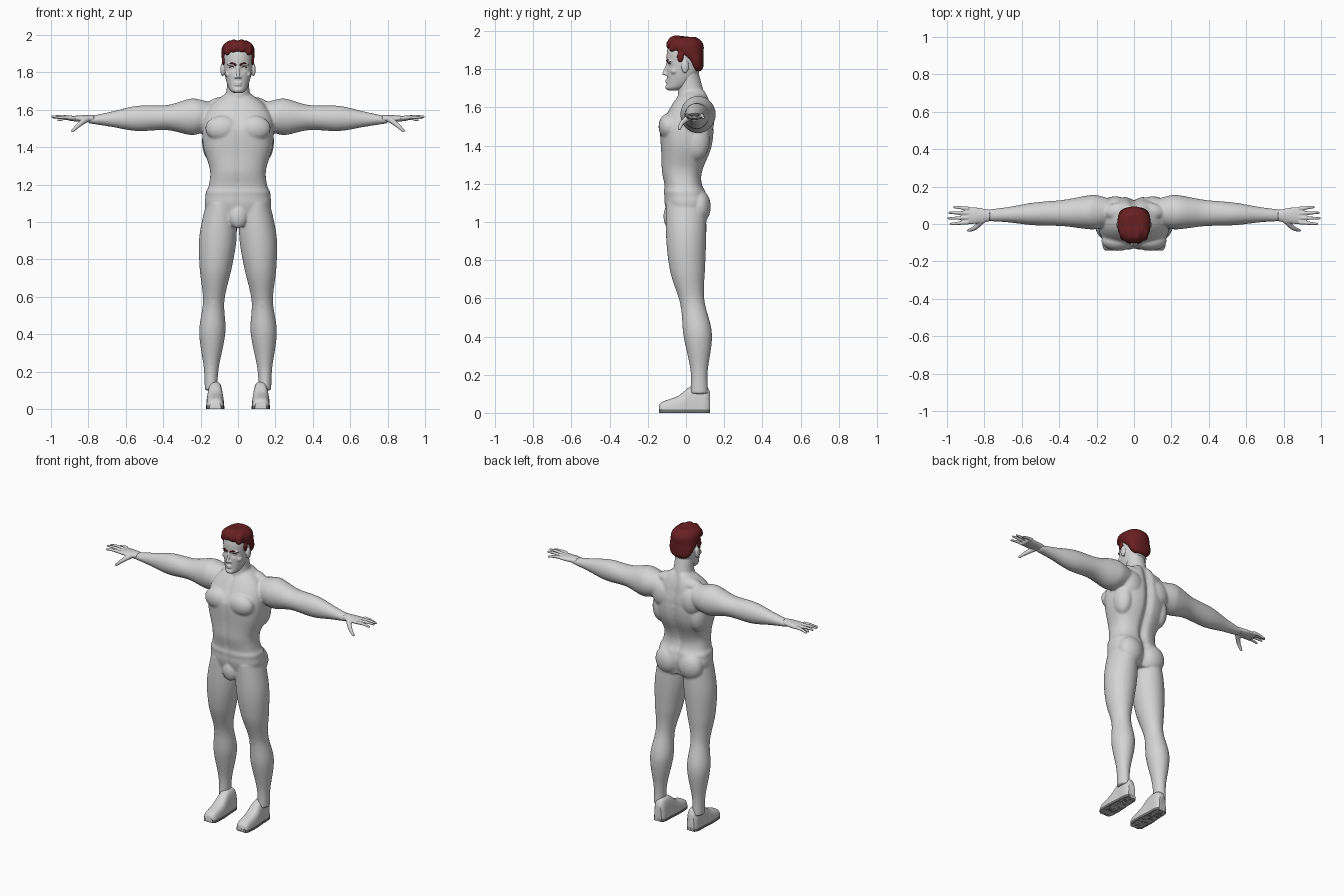
import bpy, bmesh
from math import cos, sin, pi, exp, radians
from mathutils import Vector, Matrix

cube = bpy.data.objects.get("Cube")
if cube:
    bpy.data.objects.remove(cube)


def make_material(name, red, green, blue):
    mat = bpy.data.materials.new(name)
    mat.use_nodes = True
    mat.diffuse_color = (red, green, blue, 1)
    shader = mat.node_tree.nodes["Principled BSDF"]
    shader.inputs["Base Color"].default_value = mat.diffuse_color
    return mat


SKIN = make_material("pale grey", .66, .66, .66)
HAIR = make_material("dark red", .14, .014, .016)
SOLE = make_material("sole grey", .16, .16, .16)
CHIN_HEIGHT = 1.69
HAND_HEIGHT = 1.55


def smooth_path(points, steps):
    """Points along a smooth curve that passes through the given points."""
    points = [Vector(p) for p in points]
    padded = [points[0]] + points + [points[-1]]
    result = []
    for before, start, end, after in zip(padded, padded[1:], padded[2:], padded[3:]):
        leave, arrive = (end - before) / 2, (after - start) / 2
        for i in range(steps):
            t = i / steps
            ease = t * t * (3 - 2 * t)
            result.append(start.lerp(end, ease) + leave * t * (1 - t) ** 2 - arrive * t * t * (1 - t))
    return result + [points[-1]]


def rounded(value, power):
    return abs(value) ** (2 / power) * (1 if value > 0 else -1)


def loft(bm, axis, sections, centre, power=2.0, shape=None, sides=64, steps=8):
    """Skin oval sections (position, radius, radius) around a centre line."""
    rings = []
    for t, radius_a, radius_b in smooth_path(sections, steps):
        middle_a, middle_b = centre(t)
        ring = []
        for i in range(sides):
            angle = 2 * pi * i / sides
            a = middle_a + radius_a * rounded(cos(angle), power)
            b = middle_b + radius_b * rounded(sin(angle), power)
            co = Vector({"x": (t, a, b), "y": (a, t, b), "z": (a, b, t)}[axis])
            if shape:
                shape(co)
            ring.append(bm.verts.new(co))
        rings.append(ring)
    faces = [bm.faces.new(rings[0]), bm.faces.new(rings[-1])]
    for lower, upper in zip(rings, rings[1:]):
        for i in range(sides):
            j = (i + 1) % sides
            faces.append(bm.faces.new((lower[i], lower[j], upper[j], upper[i])))
    bmesh.ops.recalc_face_normals(bm, faces=faces)


def blob(bm, centre, radii):
    matrix = Matrix.Translation(centre) @ Matrix.Diagonal((*radii, 1))
    bmesh.ops.create_icosphere(bm, subdivisions=3, radius=1, matrix=matrix)


def rod(bm, points, start, end):
    """Tapered rounded rod along a path, made of closely spaced balls."""
    path = smooth_path(points, steps=12)
    for i, point in enumerate(path):
        radius = start + (end - start) * i / (len(path) - 1)
        bmesh.ops.create_icosphere(bm, subdivisions=2, radius=radius, matrix=Matrix.Translation(point))


def mirror(bm):
    """Copy everything so far to the other side of the body."""
    copy = bmesh.ops.duplicate(bm, geom=bm.verts[:] + bm.edges[:] + bm.faces[:])["geom"]
    for item in copy:
        if isinstance(item, bmesh.types.BMVert):
            item.co.x *= -1
    bmesh.ops.reverse_faces(bm, faces=[f for f in copy if isinstance(f, bmesh.types.BMFace)])


def finish(name, bm, material, height=0, voxel=0):
    """Make the object; with a voxel size, fuse its pieces into one skin."""
    mesh = bpy.data.meshes.new(name)
    bm.to_mesh(mesh)
    bm.free()
    mesh.materials.append(material)
    mesh.shade_smooth()
    mesh.set_sharp_from_angle(angle=radians(45))
    obj = bpy.data.objects.new(name, mesh)
    obj.location.z = height
    bpy.context.scene.collection.objects.link(obj)
    if voxel:
        fuse = obj.modifiers.new("fuse", "REMESH")
        fuse.mode = "VOXEL"
        fuse.voxel_size = voxel
        fuse.use_smooth_shade = True
        soften = obj.modifiers.new("soften", "SMOOTH")
        soften.factor = .5
        soften.iterations = 4


def leg_centre(z):
    """Legs lean outward going down, and step back below the knee."""
    return .145 - .045 * z * z, .07 / (1 + exp((z - .57) * 12))


def arm_centre(x):
    return .07 - .03 * x, 1.57 - .03 * x


def torso_centre(z):
    """The small of the back pushes forward, the neck base sits back."""
    return 0, .005 - .025 * exp(-((z - 1.25) / .1) ** 2) + .2 * max(0, z - 1.5)


def torso_shape(v):
    """Spine groove, stomach line and raised waistband."""
    if v.y > 0:
        v.y -= .02 * exp(-(v.x / .025) ** 2)
    else:
        v.y += .006 * exp(-(v.x / .012) ** 2)
    band = 1 + .04 * exp(-((v.z - 1.16) / .014) ** 2)
    v.x *= band
    v.y *= band


# Body: leg, arm and muscles on one side, then mirrored
body = bmesh.new()
leg = [(.1, .033, .045), (.22, .04, .045), (.41, .07, .075), (.58, .057, .065),
       (.75, .085, .092), (.92, .1, .105), (1.1, .08, .105)]
loft(body, "z", leg, leg_centre)
arm = [(.1, .06, .06), (.2, .09, .09), (.26, .088, .096), (.38, .07, .067),
       (.54, .06, .067), (.68, .04, .04), (.8, .03, .018)]
loft(body, "x", arm, arm_centre)
chest, back_side, shoulder_blade = (.085, -.09, 1.5), (.135, .055, 1.43), (.1, .095, 1.53)
blob(body, chest, (.09, .054, .07))
blob(body, back_side, (.058, .07, .11))
blob(body, shoulder_blade, (.08, .053, .09))
neck_slope, lower_back, buttock, knee = (.07, .065, 1.63), (.035, .04, 1.25), (.085, .07, 1.08), (.13, 0, .57)
blob(body, neck_slope, (.09, .05, .04))
blob(body, lower_back, (.03, .036, .12))
blob(body, buttock, (.084, .06, .09))
blob(body, knee, (.03, .03, .05))
mirror(body)

# Torso and neck in the middle
torso = [(1, .15, .09), (1.1, .178, .115), (1.2, .155, .1), (1.28, .15, .11), (1.4, .185, .135),
         (1.5, .19, .14), (1.58, .175, .115), (1.64, .13, .09), (1.69, .06, .06)]
loft(body, "z", torso, torso_centre, power=2.5, shape=torso_shape, sides=96)
neck = [(1.6, .09, .08), (1.7, .062, .065), (1.8, .06, .05)]
loft(body, "z", neck, lambda z: (0, .035 - .12 * (z - 1.6)))
blob(body, (0, -.085, 1.03), (.05, .033, .065))
finish("body", body, SKIN, voxel=.007)

# Hands: palm, four fanned fingers and a thumb
hands = bmesh.new()
palm = [(.77, .03, .02), (.85, .044, .017), (.91, .045, .01)]
loft(hands, "x", palm, lambda x: (.045, .003))
for i in range(4):
    root = Vector((.89, .008 + .025 * i, .008))
    tip = Vector((.993 - .01 * (i - 1.2) ** 2, root.y + .005 * (i - 1.5), .014 - .006 * (i - 1.2) ** 2))
    middle = root.lerp(tip, .5) + Vector((0, 0, .003))
    rod(hands, [root, middle, tip], .012, .007)
rod(hands, [(.81, .02, 0), (.85, -.02, -.03), (.885, -.035, -.063)], .018, .008)
mirror(hands)
finish("hands", hands, SKIN, HAND_HEIGHT, voxel=.004)


def head_centre(z):
    """The jaw reaches forward of the skull."""
    return 0, -.007 - .06 * exp(-z / .05)


def head_shape(v):
    """Press in the eye sockets."""
    if v.y < 0:
        v.y += .013 * exp(-((abs(v.x) - .032) / .018) ** 2 - ((v.z - .133) / .014) ** 2)


# Head, measured up from the chin: paired features first
head = bmesh.new()
brow_ridge, eye, cheek, nostril, ear = (
    (.03, -.085, .153), (.032, -.077, .132), (.05, -.06, .1), (.012, -.105, .084), (.083, -.005, .125))
blob(head, brow_ridge, (.028, .013, .009))
blob(head, eye, (.014, .012, .01))
blob(head, cheek, (.02, .02, .018))
blob(head, nostril, (.008, .01, .007))
blob(head, ear, (.011, .02, .036))
mirror(head)
skull = [(0, .025, .025), (.02, .046, .055), (.08, .067, .081), (.16, .077, .092),
         (.21, .077, .09), (.25, .062, .075), (.275, .03, .04)]
loft(head, "z", skull, head_centre, power=2.15, shape=head_shape, sides=96)
rod(head, [(0, -.094, .145), (0, -.107, .11), (0, -.115, .087)], .007, .01)
for lip in (.043, .053):
    blob(head, (0, -.1, lip), (.02, .009, .005))
blob(head, (0, -.092, .016), (.026, .016, .016))
finish("head", head, SKIN, CHIN_HEIGHT, voxel=.004)

# Eyebrows and upper lashes
brows = bmesh.new()
rod(brows, [(.012, -.098, .15), (.033, -.098, .159), (.056, -.08, .151)], .005, .003)
rod(brows, [(.019, -.086, .137), (.032, -.089, .141), (.046, -.079, .136)], .0025, .002)
mirror(brows)
finish("eyebrows_and_lashes", brows, HAIR, CHIN_HEIGHT)

# Hair: cap rising toward the forehead, with swept locks on top
hair = bmesh.new()
blob(hair, (.077, -.03, .175), (.009, .018, .03))
mirror(hair)
cap = [(.1, .045, .02), (.12, .068, .033), (.16, .083, .047), (.22, .089, .093), (.255, .08, .091), (.28, .05, .06)]
loft(hair, "z", cap, lambda z: (0, -.01 + .07 / (1 + exp((z - .185) * 50))), power=2.2)
for x in (-.055, -.022, .018, .055):
    front = Vector((x, -.085 + 5 * x * x, .25 - 5 * x * x))
    rod(hair, [front - Vector((0, 0, .015)), front + Vector((0, .02, .016)), front + Vector((0, .09, .01))], .02, .024)
finish("hair", hair, HAIR, CHIN_HEIGHT, voxel=.005)


# Shoes with flat soles: the lower half of each section is pressed flat
def flatten(v):
    v.z = max(v.z, 0)


shoe = [(-.142, .03, .042), (-.12, .044, .06), (-.04, .048, .09), (.03, .043, .142), (.1, .04, .143), (.126, .026, .11)]
for name, material, power, profile in (
        ("shoes", SKIN, 3, shoe), ("soles", SOLE, 9, [(y, width + .001, .022) for y, width, height in shoe])):
    pair = bmesh.new()
    loft(pair, "y", profile, lambda y: (.122, 0), power=power, shape=flatten)
    mirror(pair)
    finish(name, pair, material)
